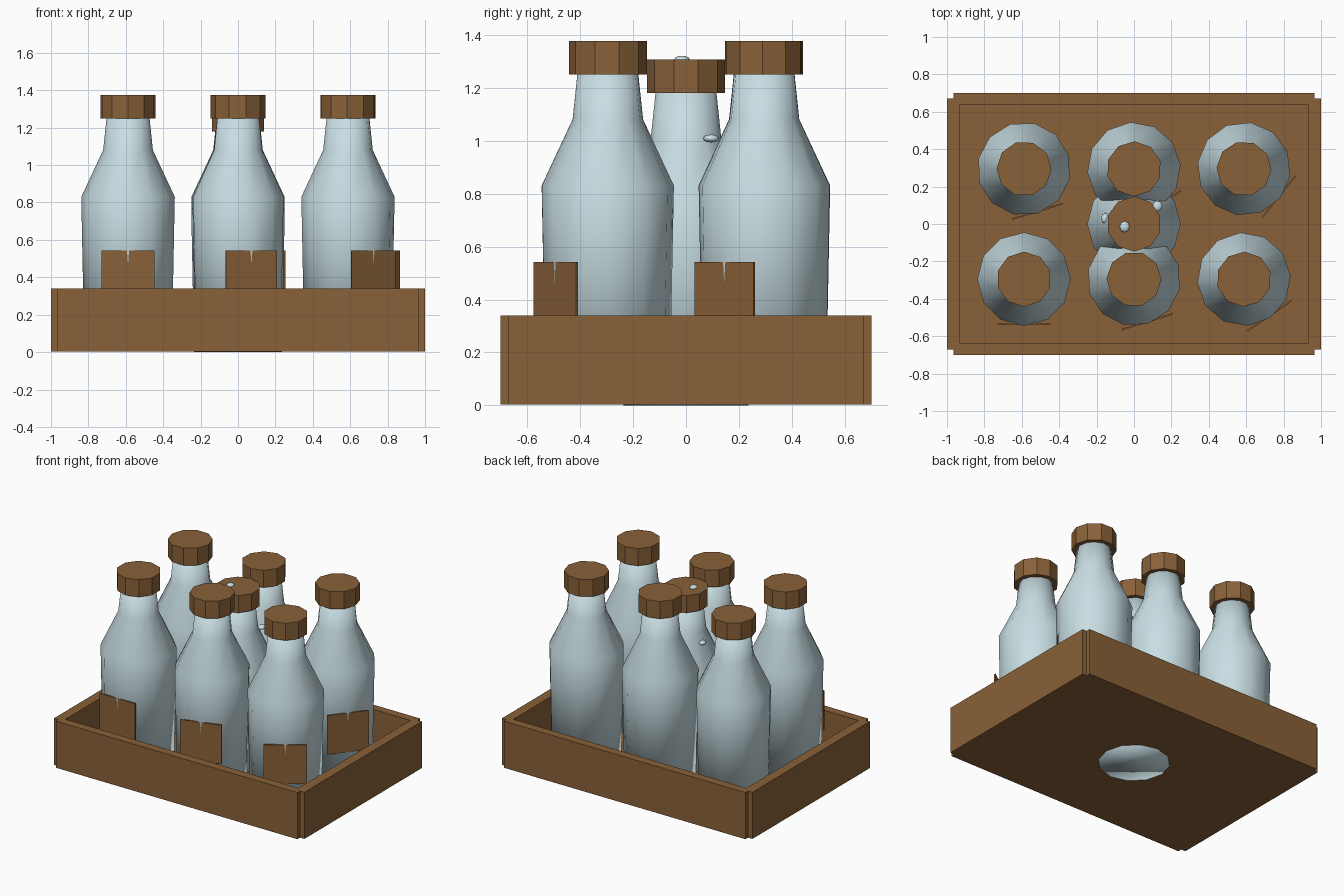
import bpy, bmesh, math
from mathutils import Matrix

if "Cube" in bpy.data.objects:
    bpy.data.objects.remove(bpy.data.objects["Cube"])


def material(name, rgb):
    m = bpy.data.materials.new(name)
    m.diffuse_color = (*rgb, 1)
    m.use_nodes = True
    m.node_tree.nodes["Principled BSDF"].inputs["Base Color"].default_value = m.diffuse_color
    return m


WOOD = material("brown wood", (0.25, 0.12, 0.04))
GLASS = material("pale blue glass", (0.58, 0.73, 0.77))


def finish(name, bm, mat, smooth=False, matrix=None):
    bmesh.ops.recalc_face_normals(bm, faces=bm.faces)
    if matrix:
        bm.transform(matrix)
    me = bpy.data.meshes.new(name)
    bm.to_mesh(me)
    bm.free()
    me.materials.append(mat)
    for p in me.polygons:
        p.use_smooth = smooth
    ob = bpy.data.objects.new(name, me)
    bpy.context.collection.objects.link(ob)
    return ob


def box(name, lo, hi, mat, matrix=None):
    bm = bmesh.new()
    bmesh.ops.create_cube(bm, size=1)
    for v in bm.verts:
        for i in range(3):
            v.co[i] = lo[i] if v.co[i] < 0 else hi[i]
    return finish(name, bm, mat, matrix=matrix)


def lathe(name, profile, sides, mat, smooth, matrix):
    """Closed solid from (radius, height) rings, one corner facing the front."""
    bm = bmesh.new()
    rings = []
    for r, z in profile:
        rings.append([bm.verts.new((r * math.sin(2 * math.pi * k / sides),
                                    -r * math.cos(2 * math.pi * k / sides), z))
                      for k in range(sides)])
    for a, b in zip(rings, rings[1:]):
        for k in range(sides):
            n = (k + 1) % sides
            bm.faces.new((a[k], a[n], b[n], b[k]))
    bm.faces.new(rings[0])
    bm.faces.new(rings[-1])
    return finish(name, bm, mat, smooth, matrix)


# Crate: floor, long walls and end walls that leave notched corners
box("crate_floor", (-0.965, -0.67, 0.003), (0.965, 0.67, 0.07), WOOD)
for s, side in ((-1, "front"), (1, "back")):
    y = sorted((s * 0.64, s * 0.70))
    box(f"crate_{side}_wall", (-0.965, y[0], 0.003), (0.965, y[1], 0.34), WOOD)
for s, side in ((-1, "left"), (1, "right")):
    x = sorted((s * 0.93, s * 1.0))
    box(f"crate_{side}_wall", (x[0], -0.67, 0.003), (x[1], 0.67, 0.34), WOOD)


# Bottle with cap and flat label
def bottle(tag, x, y, z, angle):
    m = Matrix.Translation((x, y, z)) @ Matrix.Rotation(angle, 4, 'Z')
    lathe(f"bottle_{tag}", [(0.235, 0), (0.25, 0.76), (0.133, 1.01), (0.113, 1.20)],
          12, GLASS, True, m)
    lathe(f"cap_{tag}", [(0.147, 1.18), (0.147, 1.305)], 10, WOOD, False, m)
    box(f"label_{tag}", (-0.142, -0.2428, 0.19), (0.142, -0.234, 0.472), WOOD, m)


for j in range(2):
    for i in range(3):
        bottle(f"{j}_{i}", (i - 1) * 0.588, (j - 0.5) * 0.59, 0.07, 0.3 * (i + j))
bottle("centre", 0, 0, 0, 0)

# Water drops on the centre bottle
for n, p in enumerate([(-0.05, -0.015, 1.305), (0.125, 0.095, 1.008), (-0.15, 0.03, 0.95)]):
    bm = bmesh.new()
    bmesh.ops.create_uvsphere(bm, u_segments=8, v_segments=6, radius=0.03)
    finish(f"drop_{n}", bm, GLASS, True,
           Matrix.Translation(p) @ Matrix.Diagonal((0.9, 1, 0.5, 1)))
